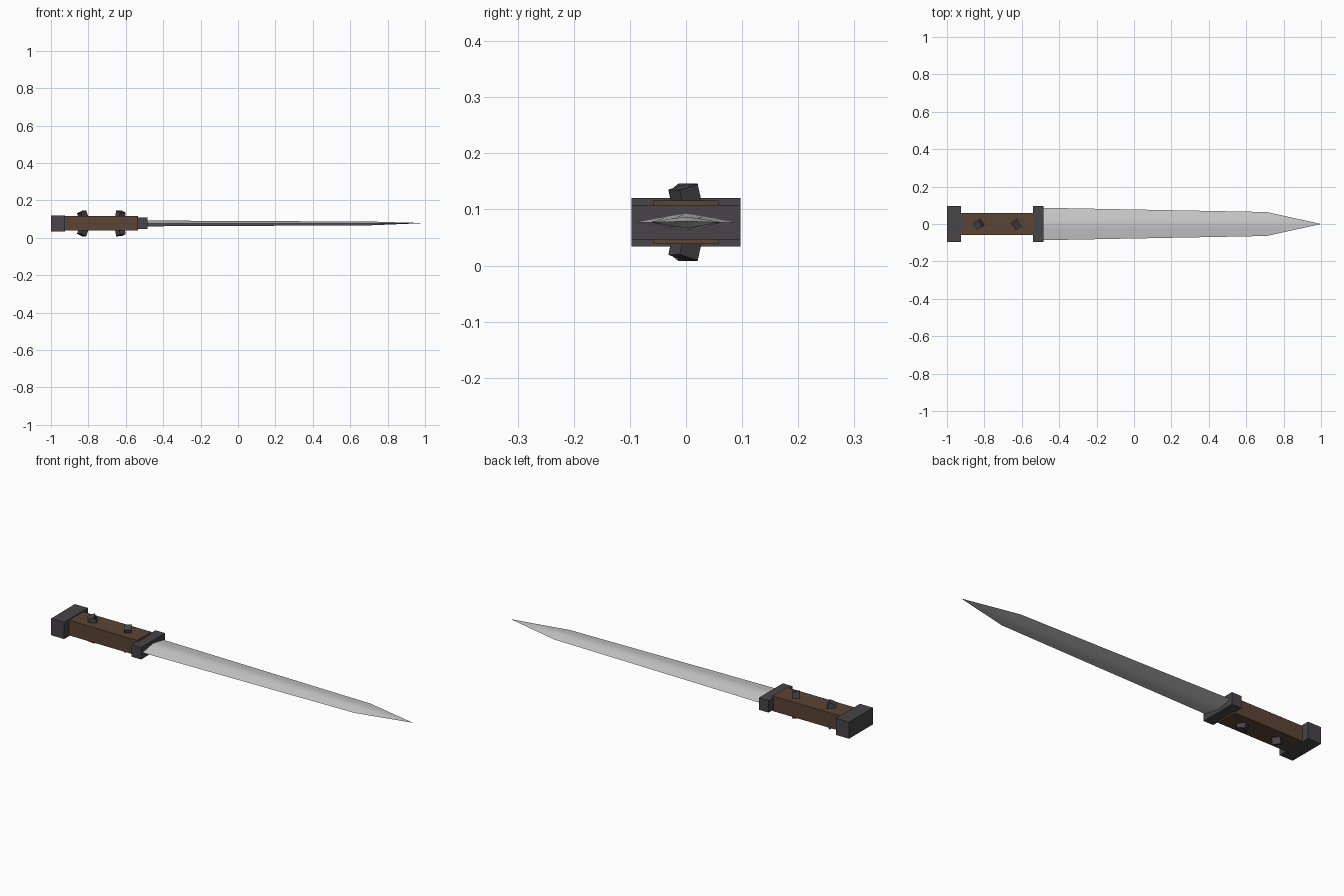
import bpy, bmesh
from math import radians
from mathutils import Matrix, Vector

cube = bpy.data.objects.get("Cube")
if cube:
    bpy.data.objects.remove(cube, do_unlink=True)

MID = 0.077  # height of the long axis


def material(name, color, metallic=0.0):
    m = bpy.data.materials.new(name)
    m.use_nodes = True
    m.diffuse_color = (*color, 1)
    bsdf = m.node_tree.nodes["Principled BSDF"]
    bsdf.inputs["Base Color"].default_value = (*color, 1)
    bsdf.inputs["Roughness"].default_value = 0.6
    return m


steel = material("pale steel", (0.60, 0.60, 0.60))
iron = material("dark iron", (0.065, 0.058, 0.065))
wood = material("brown wood", (0.105, 0.058, 0.036))


def add_object(name, bm, mat):
    bmesh.ops.recalc_face_normals(bm, faces=bm.faces)
    mesh = bpy.data.meshes.new(name)
    bm.to_mesh(mesh)
    bm.free()
    mesh.materials.append(mat)
    obj = bpy.data.objects.new(name, mesh)
    bpy.context.collection.objects.link(obj)
    return obj


def box(name, x0, x1, width, height, mat):
    bm = bmesh.new()
    bmesh.ops.create_cube(bm, size=1)
    bmesh.ops.scale(bm, vec=(x1 - x0, width, height), verts=bm.verts)
    bmesh.ops.translate(bm, vec=((x0 + x1) / 2, 0, MID), verts=bm.verts)
    return add_object(name, bm, mat)


# Hilt: pommel, grip and guard
box("pommel", -1.0, -0.925, 0.195, 0.086, iron)
box("grip", -0.93, -0.535, 0.116, 0.078, wood)
box("guard", -0.54, -0.485, 0.195, 0.062, iron)


# Studs: tilted little blocks on both faces of the grip
def stud(name, x, side, tilt, turn):
    bm = bmesh.new()
    bmesh.ops.create_cube(bm, size=1)
    bmesh.ops.scale(bm, vec=(0.036, 0.040, 0.05), verts=bm.verts)
    spin = (Matrix.Rotation(radians(tilt), 4, "Y")
            @ Matrix.Rotation(radians(12 * side), 4, "X")
            @ Matrix.Rotation(radians(turn), 4, "Z"))
    place = Matrix.Translation(Vector((x, 0, MID + side * 0.039)))
    bmesh.ops.transform(bm, matrix=place @ spin, verts=bm.verts)
    add_object(name, bm, iron)


for side, label in ((1, "top"), (-1, "bottom")):
    stud(f"rear_stud_{label}", -0.828, side, -20 * side, 30)
    stud(f"front_stud_{label}", -0.63, side, 10 * side, 35)

# Blade: softened diamond section, tapering to a point
bm = bmesh.new()
section = [(1, 0), (0.35, 0.7), (0, 1), (-0.35, 0.7),
           (-1, 0), (-0.35, -0.7), (0, -1), (0.35, -0.7)]
rings = []
for x, half_width, half_thick in ((-0.5, 0.087, 0.0155), (0.71, 0.064, 0.010)):
    rings.append([bm.verts.new((x, y * half_width, MID + z * half_thick))
                  for y, z in section])
tip = bm.verts.new((1.0, 0, MID + 0.002))
bm.faces.new(rings[0])
for i in range(len(section)):
    j = (i + 1) % len(section)
    bm.faces.new((rings[0][i], rings[0][j], rings[1][j], rings[1][i]))
    bm.faces.new((rings[1][i], rings[1][j], tip))
blade = add_object("blade", bm, steel)
bpy.ops.object.select_all(action="DESELECT")
blade.select_set(True)
bpy.context.view_layer.objects.active = blade
bpy.ops.object.shade_smooth_by_angle(angle=radians(30))
